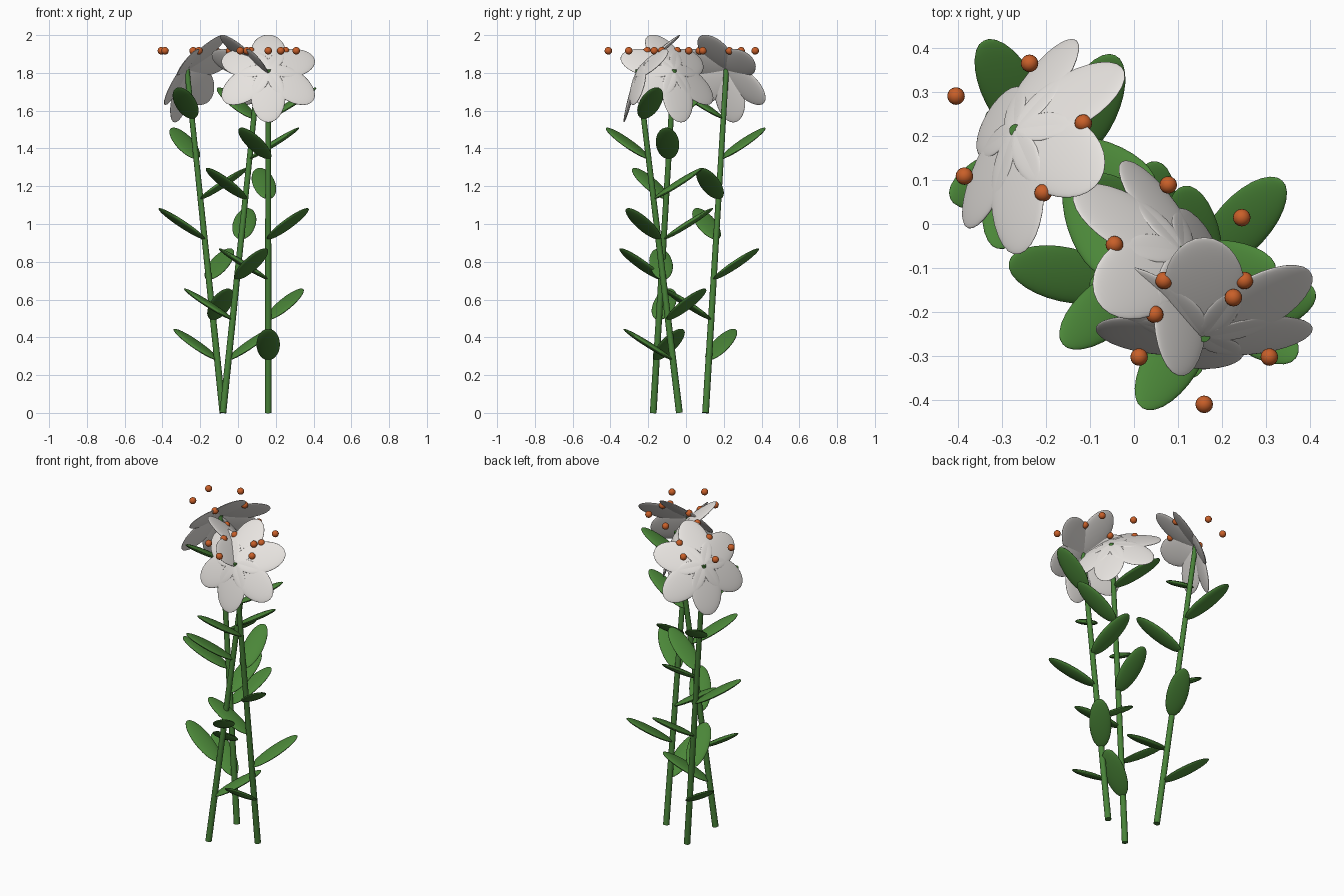
import bpy, math
from mathutils import Vector, Matrix

if "Cube" in bpy.data.objects:
    bpy.data.objects.remove(bpy.data.objects["Cube"])

def material(name, rgb):
    m = bpy.data.materials.new(name)
    m.diffuse_color = (*rgb, 1)
    m.use_nodes = True
    m.node_tree.nodes["Principled BSDF"].inputs["Base Color"].default_value = m.diffuse_color
    return m

STEM = material("stem green", (0.065, 0.225, 0.04))
LEAF = material("leaf green", (0.07, 0.24, 0.04))
PETAL = material("petal white", (0.83, 0.80, 0.77))
ANTHER = material("anther orange", (0.58, 0.115, 0.022))

def finish(name, mat):
    o = bpy.context.object
    o.name = name
    o.data.materials.append(mat)
    bpy.ops.object.shade_smooth()
    return o

def blade(name, mat, base, along, normal, length, half_width, half_thick):
    """Flattened ellipsoid growing from base in one direction."""
    along, normal = along.normalized(), normal.normalized()
    side = normal.cross(along)
    bpy.ops.mesh.primitive_uv_sphere_add(segments=24, ring_count=14, radius=1)
    o = finish(name, mat)
    c = base + along * length / 2
    rot = Matrix((side, normal, along)).transposed().to_4x4()
    o.matrix_world = (Matrix.Translation(c) @ rot @
                      Matrix.Diagonal((half_width, half_thick, length / 2, 1)))
    return o

def polar(angle):
    return Vector((math.cos(angle), math.sin(angle), 0))

UP = Vector((0, 0, 1))
rad = math.radians
HEIGHT = 1.818

for i in range(3):
    facing = rad(-90 + 240 * i)
    out = polar(facing)
    base = Vector((0, -0.035, 0)) + 0.16 * polar(rad(120 * i))
    top = base + 0.22 * out + HEIGHT * UP

    # leaning stem
    d = top - base
    bpy.ops.mesh.primitive_cone_add(vertices=16, radius1=0.018, radius2=0.014,
                                    depth=d.length, location=(base + top) / 2,
                                    rotation=d.to_track_quat('Z', 'Y').to_euler())
    o = finish(f"stem_{i}", STEM)
    bpy.ops.object.shade_smooth_by_angle(angle=rad(40))

    # spiral of leaves
    for k in range(7):
        t = (0.28 + 0.213 * k) / HEIGHT
        h = polar(facing + rad(137.5) * k)
        e = rad(32)
        blade(f"leaf_{i}_{k}", LEAF, base + d * t,
              h * math.cos(e) + UP * math.sin(e),
              UP * math.cos(e) - h * math.sin(e), 0.31, 0.062, 0.016)

    # six petals bent back from the tilted flower face
    n = (0.84 * out + 0.54 * UP).normalized()
    v = UP.cross(out).normalized()
    u = n.cross(v)
    b = rad(18)
    for k in range(6):
        a = rad(90 + 60 * k)
        r = math.cos(a) * v + math.sin(a) * u
        blade(f"petal_{i}_{k}", PETAL, top,
              r * math.cos(b) - n * math.sin(b),
              n * math.cos(b) + r * math.sin(b), 0.29, 0.092, 0.012)

    # ring of anthers
    for k in range(5):
        p = top + 0.156 * polar(facing + rad(72 * k))
        p.z = 1.917
        bpy.ops.mesh.primitive_uv_sphere_add(segments=16, ring_count=10,
                                             radius=0.02, location=p)
        finish(f"anther_{i}_{k}", ANTHER)
